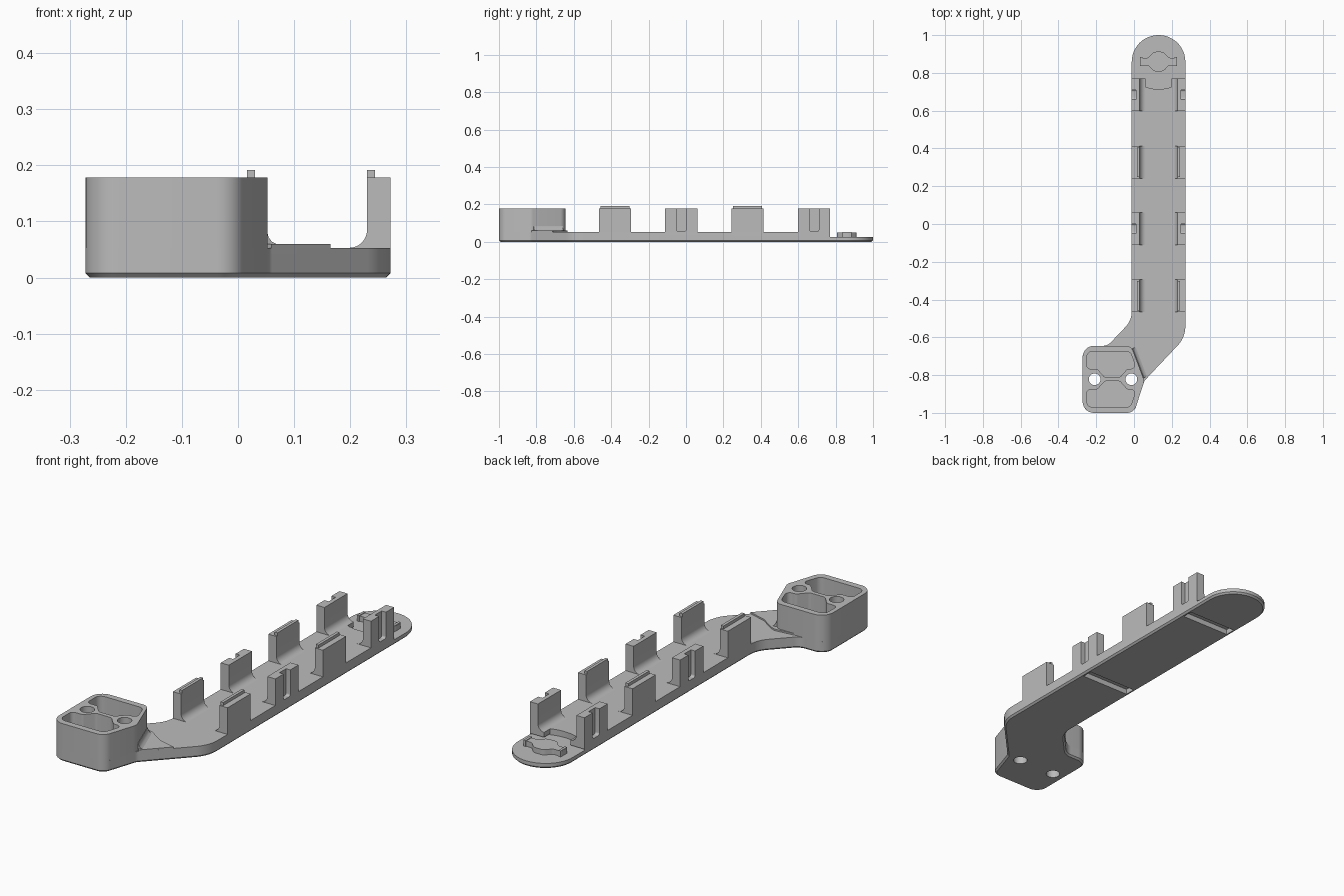
import bpy, bmesh, math
from mathutils import Vector

if "Cube" in bpy.data.objects:
    bpy.data.objects.remove(bpy.data.objects["Cube"])

grey = bpy.data.materials.new("plain grey")
grey.use_nodes = True
grey.diffuse_color = (0.5, 0.5, 0.5, 1)
grey.node_tree.nodes["Principled BSDF"].inputs["Base Color"].default_value = (0.5, 0.5, 0.5, 1)

MID = 0.13        # centre line of the bar
TOP = 0.053       # upper face of the bar
WALL = 0.178      # height of clips and block


def rounded(corners, steps=8):
    """Polygon with a fillet of radius r at each corner (x, y, r)."""
    out = []
    for i, (x, y, r) in enumerate(corners):
        p = Vector((x, y))
        a = (Vector(corners[i - 1][:2]) - p).normalized()
        b = (Vector(corners[(i + 1) % len(corners)][:2]) - p).normalized()
        if r == 0:
            out.append(p)
            continue
        half = a.angle(b) / 2
        centre = p + (a + b).normalized() * (r / math.sin(half))
        start = p + a * (r / math.tan(half)) - centre
        end = p + b * (r / math.tan(half)) - centre
        sweep = math.pi - 2 * half
        for k in range(steps + 1):
            t = k / steps
            q = centre + (start * math.sin((1 - t) * sweep) + end * math.sin(t * sweep)) / math.sin(sweep)
            if not out or (q - out[-1]).length > 1e-4:
                out.append(q)
    return out


def inset(pts, d):
    """Move a counter-clockwise outline inwards by d."""
    out = []
    for i, p in enumerate(pts):
        e = (p - pts[i - 1]).normalized()
        f = (pts[(i + 1) % len(pts)] - p).normalized()
        n = Vector((-e.y - f.y, e.x + f.x)).normalized()
        out.append(p + n * d)
    return out


def loft(name, layers, place=lambda x, y, z: (x, y, z)):
    """Solid through outlines [(points, height), ...]."""
    bm = bmesh.new()
    rings = [[bm.verts.new(place(p[0], p[1], z)) for p in pts] for pts, z in layers]
    n = len(rings[0])
    bm.faces.new(rings[0])
    bm.faces.new(rings[-1])
    for lo, hi in zip(rings, rings[1:]):
        for i in range(n):
            j = (i + 1) % n
            bm.faces.new((lo[i], lo[j], hi[j], hi[i]))
    bmesh.ops.recalc_face_normals(bm, faces=bm.faces)
    mesh = bpy.data.meshes.new(name)
    bm.to_mesh(mesh)
    bm.free()
    mesh.materials.append(grey)
    ob = bpy.data.objects.new(name, mesh)
    bpy.context.collection.objects.link(ob)
    return ob


def prism(name, pts, z0, z1, **kw):
    return loft(name, [(pts, z0), (pts, z1)], **kw)


def box(name, x0, x1, y0, y1, z0, z1):
    return prism(name, [(x0, y0), (x1, y0), (x1, y1), (x0, y1)], z0, z1)


def circle(x, y, r, n=32):
    return [(x + r * math.cos(2 * math.pi * k / n), y + r * math.sin(2 * math.pi * k / n)) for k in range(n)]


def activate(ob):
    bpy.ops.object.select_all(action='DESELECT')
    ob.select_set(True)
    bpy.context.view_layer.objects.active = ob


def cut(ob, cutter):
    cutter.hide_render = True
    mod = ob.modifiers.new("cut", 'BOOLEAN')
    mod.operation = 'DIFFERENCE'
    mod.solver = 'EXACT'
    mod.object = cutter
    activate(ob)
    bpy.ops.object.modifier_apply(modifier=mod.name)
    bpy.data.objects.remove(cutter)


# Base: round-ended bar that bends to the block, with a chamfered lower edge
outline = rounded([
    (0.272, 1, 0.141), (-0.012, 1, 0.141), (-0.012, -0.51, 0.12), (-0.14, -0.645, 0.06),
    (-0.272, -0.645, 0.06), (-0.272, -1, 0.06), (0, -1, 0.05), (0.055, -0.83, 0.04),
    (0.272, -0.6, 0.15)], 12)
base = loft("base_bar", [(inset(outline, 0.008), 0), (outline, 0.008), (outline, TOP)])
cut(base, prism("tab_cutter", circle(MID, 0.92, 0.206, 96), 0.025, 0.1))

# Mounting block with two pockets
block = prism("mounting_block", rounded([
    (-0.272, -0.645, 0.06), (-0.272, -1, 0.06), (0, -1, 0.05),
    (0.055, -0.83, 0.04), (-0.015, -0.645, 0.04)]), TOP, WALL)
HOLE_Y = -0.822
for s in (1, -1):
    pocket = [(-0.25, 0.148, 0.03), (-0.02, 0.148, 0.03), (0.012, 0.055, 0.02), (-0.035, 0.055, 0.02),
              (-0.075, 0.01, 0.02), (-0.155, 0.01, 0.02), (-0.195, 0.055, 0.02), (-0.25, 0.055, 0.02)]
    cut(block, prism("pocket_cutter", rounded([(x, HOLE_Y + s * y, r) for x, y, r in pocket], 5), 0.045, 0.3))

# Screw holes through block and base
for x in (-0.208, -0.014):
    for ob in (block, base):
        cut(ob, prism("hole_cutter", circle(x, HOLE_Y, 0.031), -0.1, 0.3))

# Slightly raised apron and fillet beside the block
apron = prism("apron", rounded([
    (-0.14, -0.647, 0), (-0.01, -0.632, 0.06), (0.08, -0.69, 0.05), (0.165, -0.713, 0),
    (0.06, -0.825, 0), (-0.03, -0.7, 0)]), TOP - 0.01, 0.06)
a, b, n = Vector((0.049, -0.815)), Vector((-0.01, -0.66)), Vector((0.93, 0.36))
loft("block_fillet", [([a, a + n * w, b + n * w, b], z)
                      for w, z in ((0.025, 0.058), (0.012, 0.064), (0.006, 0.072), (0.002, 0.085))])

# Strap grooves under the bar
STRAP_Y, RIDGE_Y = (-0.025, 0.685), (-0.38, 0.328)
for y in STRAP_Y:
    cut(base, box("groove_cutter", 0.003, 0.257, y - 0.025, y + 0.025, -0.1, 0.025))

# Clips along both edges: filleted wall, some slotted, some with a ridge
R = 0.032
profile = [(0.142, 0.03), (0.142, WALL), (0.1, WALL)]
profile += [(0.1 - R + R * math.cos(t), TOP + R - R * math.sin(t))
            for t in (math.pi / 2 * k / 8 for k in range(9))]
profile.append((0.1 - R, 0.03))
for s, side in ((1, "left"), (-1, "right")):
    for y in STRAP_Y + RIDGE_Y:
        put = lambda u, z, w: (MID + s * u, y + w, z)
        kind = "strap" if y in STRAP_Y else "ridge"
        clip = prism(f"{kind}_clip_{side}", profile, -0.086, 0.086, place=put)
        if y in STRAP_Y:
            slot = rounded([(-0.025, 0.055, 0.01), (0.025, 0.055, 0.01), (0.025, 0.3, 0), (-0.025, 0.3, 0)])
            cut(clip, prism("slot_cutter", slot, 0.12, 0.2, place=lambda v, z, u: (MID + s * u, y + v, z)))
        else:
            prism(f"clip_ridge_{side}", [(0.1, 0.17), (0.114, 0.17), (0.114, 0.192), (0.1, 0.192)],
                  -0.078, 0.078, place=put)

# Twist-lock boss on the end tab
quarter = [(0.098, 0.02, 0.006), (0.055, 0.02, 0.015), (0.025, 0.052, 0.03)]
boss = [(x, y, r) for x, y, r in quarter]
boss += [(-x, y, r) for x, y, r in reversed(quarter)]
boss += [(-x, -y, r) for x, y, r in quarter]
boss += [(x, -y, r) for x, y, r in reversed(quarter)]
prism("lock_boss", rounded([(MID + x, 0.86 + y, r) for x, y, r in boss], 6), 0.02, 0.05)
for s in (1, -1):
    x = MID + s * 0.091
    box("lock_rib", x - 0.006, x + 0.006, 0.836, 0.884, 0.02, 0.053)

# Smooth the curved sides, keep the edges sharp
for ob in list(bpy.context.collection.objects):
    if ob.type == 'MESH' and grey.name in ob.data.materials:
        activate(ob)
        bpy.ops.object.shade_smooth_by_angle(angle=math.radians(30))
